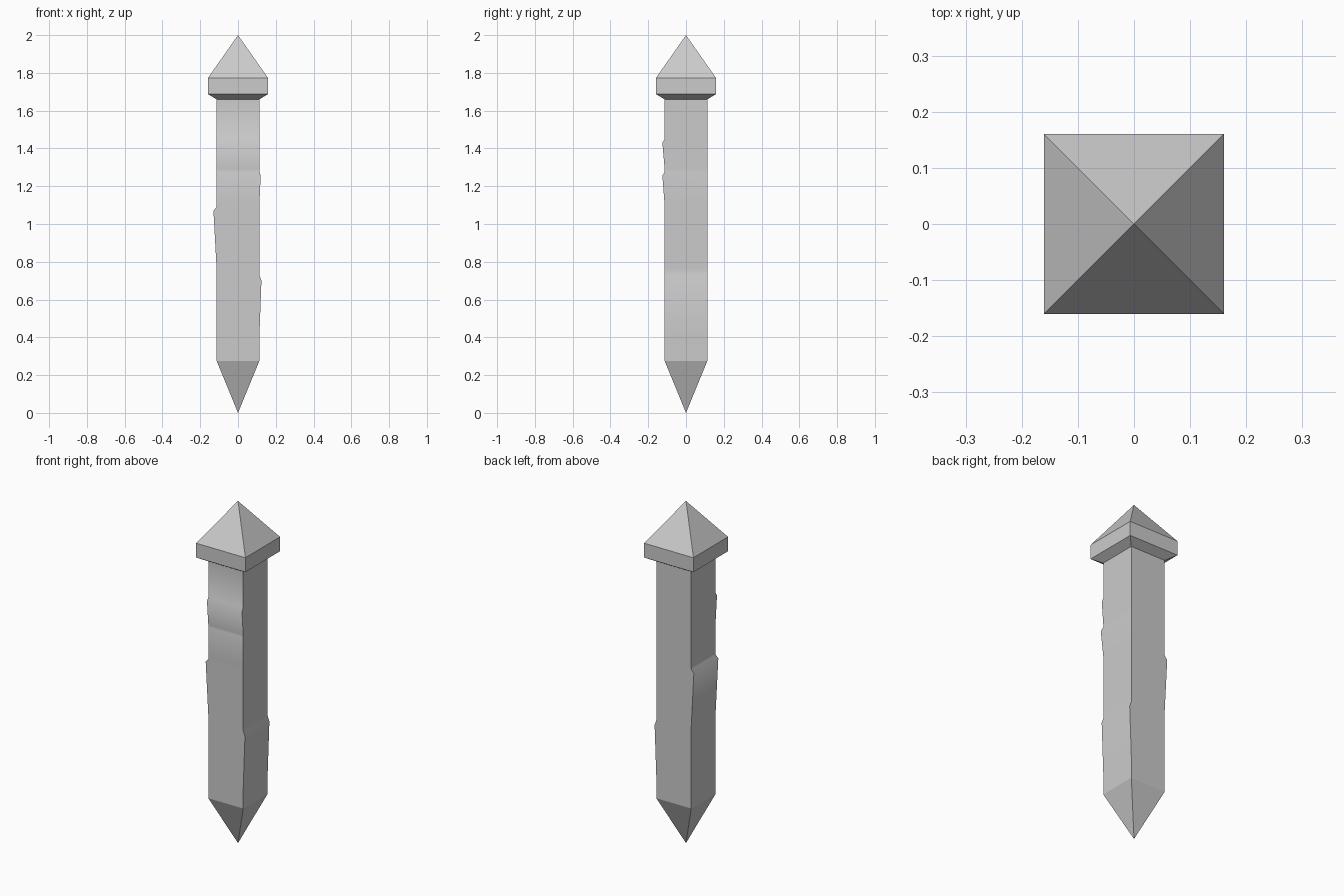
import bpy, bmesh, math

if "Cube" in bpy.data.objects:
    bpy.data.objects.remove(bpy.data.objects["Cube"])

stone = bpy.data.materials.new("grey stone")
stone.use_nodes = True
grey = (0.6, 0.6, 0.6, 1)
stone.diffuse_color = grey
stone.node_tree.nodes["Principled BSDF"].inputs["Base Color"].default_value = grey

HALF = 0.113
CORNERS = [(-1, -1), (1, -1), (1, 1), (-1, 1)]

# Chipped ledges: corners moved, direction, ledge top, peak, lower end, depth
LEDGES = [
    ((0, 3), (-1, 0), 1.09, 1.07, 0.76, 0.017),
    ((1, 2), (1, 0), 0.73, 0.70, 0.40, 0.011),
    ((0, 1), (0, -1), 1.45, 1.43, 1.29, 0.012),
    ((1,), (0, -1), 1.275, 1.255, 1.10, 0.012),
    ((1,), (1, 0), 1.275, 1.255, 1.10, 0.007),
]


def ledge_push(z, top, peak, low):
    if z >= top or z <= low:
        return 0
    return (top - z) / (top - peak) if z > peak else (z - low) / (peak - low)


def square_ring(bm, half, z, ledges=()):
    ring = []
    for i, (sx, sy) in enumerate(CORNERS):
        x, y = sx * half, sy * half
        for corners, (dx, dy), top, peak, low, depth in ledges:
            if i in corners:
                push = depth * ledge_push(z, top, peak, low)
                x, y = x + dx * push, y + dy * push
        ring.append(bm.verts.new((x, y, z)))
    return ring


def bridge(bm, lower, upper):
    for i in range(4):
        j = (i + 1) % 4
        bm.faces.new((lower[i], lower[j], upper[j], upper[i]))


def fan(bm, ring, z):
    apex = bm.verts.new((0, 0, z))
    for i in range(4):
        bm.faces.new((ring[i], ring[(i + 1) % 4], apex))


def finish(bm, name, smooth_angle=None):
    mesh = bpy.data.meshes.new(name)
    bm.to_mesh(mesh)
    bm.free()
    mesh.materials.append(stone)
    obj = bpy.data.objects.new(name, mesh)
    bpy.context.collection.objects.link(obj)
    if smooth_angle:
        bpy.ops.object.select_all(action='DESELECT')
        obj.select_set(True)
        bpy.context.view_layer.objects.active = obj
        bpy.ops.object.shade_smooth_by_angle(angle=math.radians(smooth_angle))


# Shaft: square rings at every level where a ledge bends
bm = bmesh.new()
levels = {0.275, 1.66}
for ledge in LEDGES:
    levels.update(ledge[2:5])
rings = [square_ring(bm, HALF, z, LEDGES) for z in sorted(levels)]
for lower, upper in zip(rings, rings[1:]):
    bridge(bm, lower, upper)
finish(bm, "post_shaft", 55)

# Pointed foot
bm = bmesh.new()
fan(bm, square_ring(bm, HALF, 0.275), 0)
bmesh.ops.recalc_face_normals(bm, faces=bm.faces)
bmesh.ops.reverse_faces(bm, faces=[f for f in bm.faces if f.normal.z > 0])
finish(bm, "pointed_foot")

# Cap: chamfered underside, straight band and pyramid roof
bm = bmesh.new()
rings = [square_ring(bm, h, z) for h, z in ((HALF, 1.66), (0.16, 1.688), (0.16, 1.772))]
for lower, upper in zip(rings, rings[1:]):
    bridge(bm, lower, upper)
fan(bm, rings[-1], 2)
finish(bm, "pyramid_cap")
